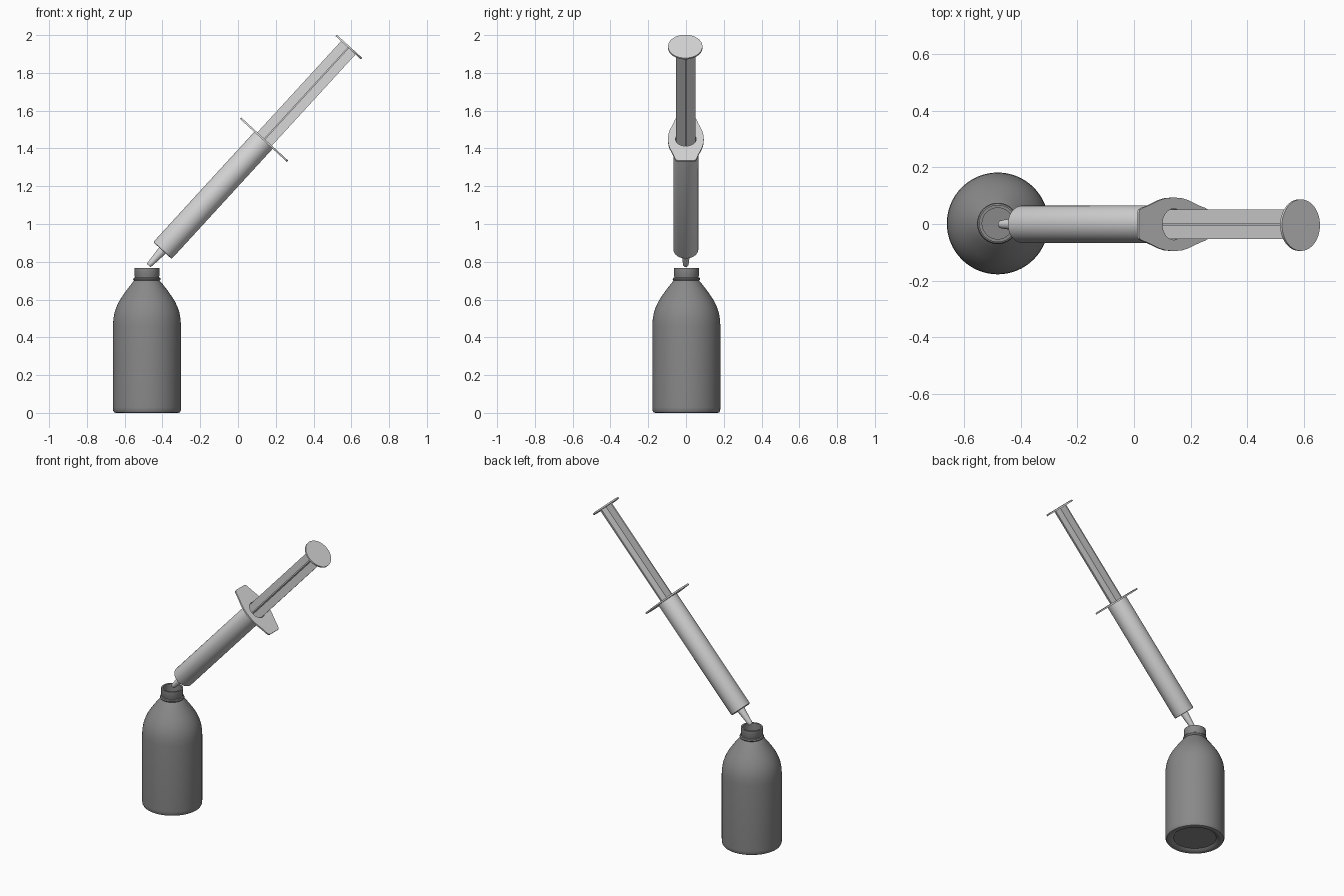
import bpy, bmesh, math
from mathutils import Matrix

if "Cube" in bpy.data.objects:
    bpy.data.objects.remove(bpy.data.objects["Cube"])

TIP = (-0.473, -0.001, 0.78)      # syringe nozzle tip
TILT = 0.742                      # lean of the syringe axis from vertical
SYRINGE = Matrix.Translation(TIP) @ Matrix.Rotation(TILT, 4, 'Y')
BOTTLE = Matrix.Translation((-0.482, 0.002, 0))


def material(name, v):
    m = bpy.data.materials.new(name)
    m.diffuse_color = (v, v, v, 1)
    m.use_nodes = True
    m.node_tree.nodes["Principled BSDF"].inputs["Base Color"].default_value = m.diffuse_color
    return m


bottle_grey = material("bottle_grey", 0.25)
syringe_grey = material("syringe_light_grey", 0.68)


def finish(obj, mat, frame, angle=35):
    obj.data.materials.clear()
    obj.data.materials.append(mat)
    obj.matrix_world = frame
    bpy.ops.object.select_all(action='DESELECT')
    obj.select_set(True)
    bpy.context.view_layer.objects.active = obj
    bpy.ops.object.shade_smooth_by_angle(angle=math.radians(angle))
    return obj


def from_bmesh(name, bm, mat, frame):
    bmesh.ops.remove_doubles(bm, verts=bm.verts, dist=1e-5)
    bmesh.ops.recalc_face_normals(bm, faces=bm.faces)
    me = bpy.data.meshes.new(name)
    bm.to_mesh(me)
    bm.free()
    obj = bpy.data.objects.new(name, me)
    bpy.context.collection.objects.link(obj)
    return finish(obj, mat, frame)


def lathe(name, profile, mat, frame, steps=64):
    """Spin an (r, z) profile about local z."""
    bm = bmesh.new()
    vs = [bm.verts.new((r, 0, z)) for r, z in profile]
    es = [bm.edges.new(p) for p in zip(vs, vs[1:])]
    bmesh.ops.spin(bm, geom=vs + es, cent=(0, 0, 0), axis=(0, 0, 1),
                   angle=2 * math.pi, steps=steps)
    return from_bmesh(name, bm, mat, frame)


# Bottle: outside up to the lip, then down the inner wall
outer = [(0, 0.014), (0.13, 0.014), (0.145, 0.002), (0.165, 0), (0.174, 0.003),
         (0.179, 0.012), (0.18, 0.03), (0.18, 0.46), (0.178, 0.495),
         (0.172, 0.53), (0.162, 0.56), (0.148, 0.59), (0.131, 0.617),
         (0.11, 0.647), (0.09, 0.673), (0.075, 0.692), (0.067, 0.700)]
neck = [(0.07, 0.702), (0.073, 0.708), (0.07, 0.715), (0.064, 0.718),
        (0.064, 0.722), (0.066, 0.726), (0.066, 0.768), (0.055, 0.768)]
inner = [(0.055, 0.70), (0.08, 0.672), (0.12, 0.617), (0.15, 0.565),
         (0.168, 0.50), (0.17, 0.46), (0.17, 0.03), (0.16, 0.022), (0, 0.022)]
lathe("bottle", outer + neck + inner, bottle_grey, BOTTLE)

# Barrel with tapered nozzle, hollow inside
lathe("barrel", [(0, 0), (0.011, 0), (0.014, 0.004), (0.016, 0.02),
                 (0.024, 0.108), (0.06, 0.108), (0.064, 0.110), (0.066, 0.115),
                 (0.066, 0.904), (0.055, 0.904), (0.055, 0.125), (0, 0.125)],
      syringe_grey, SYRINGE)

# Finger flange: oval plate with flat ends and a round hole
quarter = [(0.168, 0.042), (0.163, 0.052), (0.15, 0.058), (0.125, 0.065),
           (0.10, 0.074), (0.07, 0.085), (0.04, 0.092), (0, 0.095)]
half = quarter + [(-u, v) for u, v in reversed(quarter[:-1])]
outline = half + [(u, -v) for u, v in reversed(half)]
hole = [(0.055 * math.cos(i * math.pi / 24), 0.055 * math.sin(i * math.pi / 24))
        for i in range(48)]
cu = bpy.data.curves.new("finger_flange", 'CURVE')
cu.dimensions = '2D'
cu.fill_mode = 'BOTH'
cu.extrude = 0.005
for pts in (outline, hole):
    sp = cu.splines.new('POLY')
    sp.points.add(len(pts) - 1)
    for p, (u, v) in zip(sp.points, pts):
        p.co = (u, v, 0, 1)
    sp.use_cyclic_u = True
flange = bpy.data.objects.new("finger_flange", cu)
bpy.context.collection.objects.link(flange)
bpy.ops.object.select_all(action='DESELECT')
flange.select_set(True)
bpy.context.view_layer.objects.active = flange
bpy.ops.object.convert(target='MESH')
finish(bpy.context.view_layer.objects.active, syringe_grey,
       SYRINGE @ Matrix.Translation((0, 0, 0.904)))

# Plunger: cross-shaped rod from two thin fins
for name, size in (("plunger_fin_upright", (0.104, 0.008)),
                   ("plunger_fin_across", (0.008, 0.104))):
    bm = bmesh.new()
    bmesh.ops.create_cube(bm, size=1, matrix=Matrix.Translation((0, 0, 1.15))
                          @ Matrix.Diagonal((*size, 0.84, 1)))
    from_bmesh(name, bm, syringe_grey, SYRINGE)

# Stopper inside the barrel and thumb plate on the end
lathe("stopper", [(0, 0.68), (0.054, 0.70), (0.054, 0.735), (0, 0.735)],
      syringe_grey, SYRINGE)
lathe("thumb_plate", [(0, 1.564), (0.091, 1.564), (0.091, 1.574), (0, 1.574)],
      syringe_grey, SYRINGE @ Matrix.Translation((0, -0.003, 0)))
